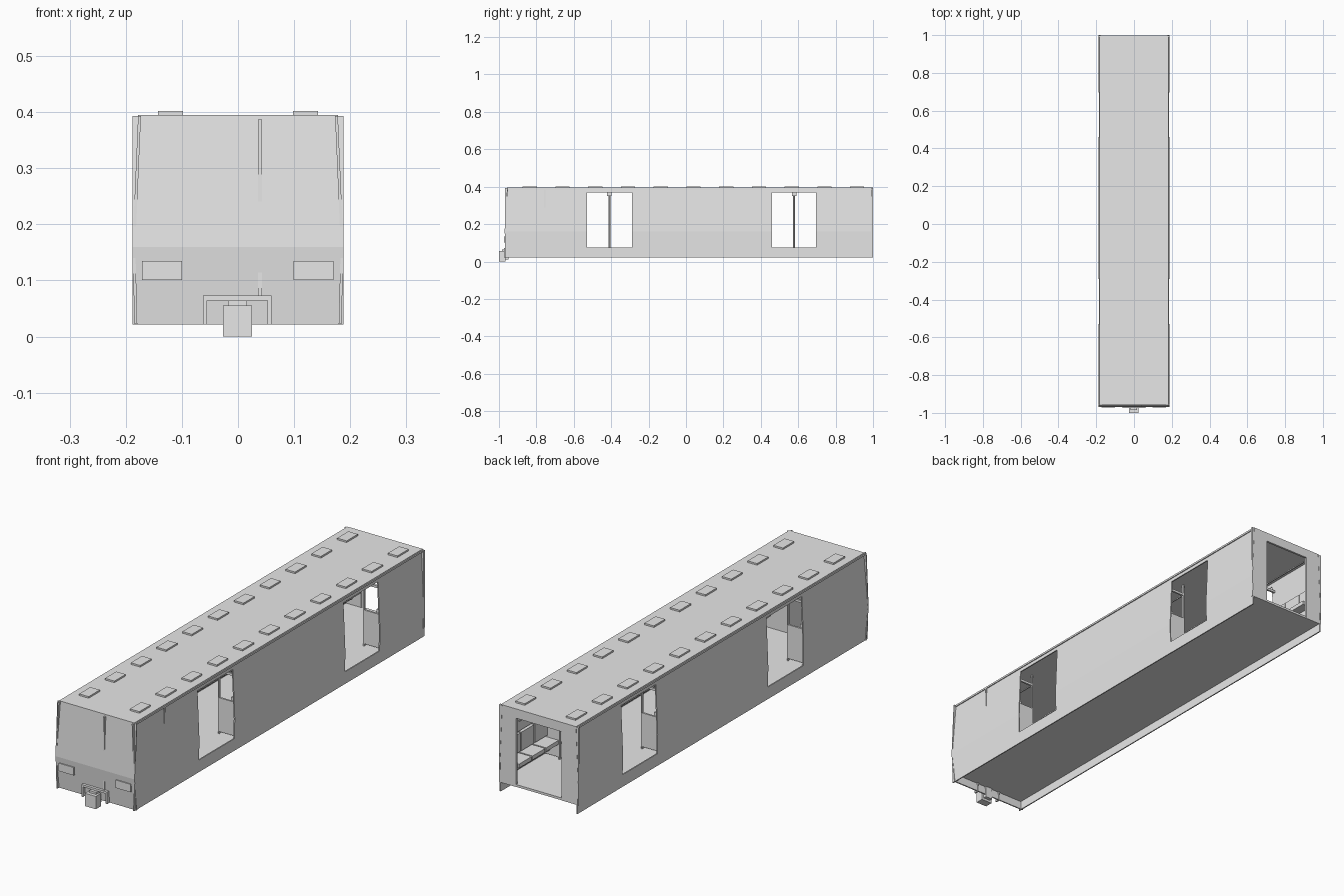
import bpy, bmesh, math

cube = bpy.data.objects.get("Cube")
if cube:
    bpy.data.objects.remove(cube, do_unlink=True)

grey = bpy.data.materials.new("plain grey")
grey.use_nodes = True
grey.diffuse_color = (0.8, 0.8, 0.8, 1)
grey.node_tree.nodes["Principled BSDF"].inputs["Base Color"].default_value = (0.8, 0.8, 0.8, 1)


def finish(name, bm):
    me = bpy.data.meshes.new(name)
    bmesh.ops.recalc_face_normals(bm, faces=bm.faces)
    bm.to_mesh(me)
    bm.free()
    me.materials.append(grey)
    ob = bpy.data.objects.new(name, me)
    bpy.context.collection.objects.link(ob)
    return ob


def boxes(name, spans):
    """One object from boxes given as (x0, x1, y0, y1, z0, z1)."""
    bm = bmesh.new()
    for x0, x1, y0, y1, z0, z1 in spans:
        vs = bmesh.ops.create_cube(bm, size=1)["verts"]
        for v in vs:
            v.co = ((x0 + x1) / 2 + v.co.x * (x1 - x0),
                    (y0 + y1) / 2 + v.co.y * (y1 - y0),
                    (z0 + z1) / 2 + v.co.z * (z1 - z0))
    return finish(name, bm)


def sheet(name, us, levels, place, hole=None, thick=0.005):
    """Creased panel: columns us, rows levels, place(u, z) -> point."""
    bm = bmesh.new()
    grid = [[bm.verts.new(place(u, z)) for z in levels] for u in us]
    for i in range(len(us) - 1):
        for j in range(len(levels) - 1):
            if not (hole and hole(i, j)):
                bm.faces.new((grid[i][j], grid[i + 1][j], grid[i + 1][j + 1], grid[i][j + 1]))
    ob = finish(name, bm)
    mod = ob.modifiers.new("thickness", "SOLIDIFY")
    mod.thickness = thick
    mod.offset = 0
    return ob


def lean(z, low, mid, top):
    """Piecewise straight lean with a crease at waist height."""
    if z < 0.16:
        return low + (mid - low) * (z - 0.022) / 0.138
    return mid + (top - mid) * (z - 0.16) / 0.233


DOORS = [(-0.53, -0.29), (0.46, 0.695)]
BAYS = [(-0.73, -0.545), (-0.275, 0.445), (0.71, 0.985)]

# Side walls with two door openings each
ys = [-0.968, -0.53, -0.29, 0.46, 0.695, 1.0]
zs = [0.022, 0.075, 0.16, 0.37, 0.393]
for side, s in (("left", 1), ("right", -1)):
    sheet(side + "_side_wall", ys, zs,
          lambda y, z: (s * lean(z, 0.182, 0.1855, 0.1755), y, z),
          lambda i, j: i in (1, 3) and j in (1, 2))

# Creased cab front, wider than the leaning sides at the top
sheet("front_wall", [-0.188, 0.188], [0.022, 0.16, 0.393],
      lambda x, z: (x, lean(z, -0.954, -0.9675, -0.9545), z))

# Rear wall frame around the gangway
boxes("rear_wall", [(-0.188, -0.108, 0.99, 0.999, 0.06, 0.393),
                    (0.108, 0.188, 0.99, 0.999, 0.06, 0.393),
                    (-0.108, 0.108, 0.99, 0.999, 0.355, 0.393)])

# Floor and roof
boxes("floor", [(-0.18, 0.18, -0.956, 0.998, 0.06, 0.07)])
boxes("roof", [(-0.178, 0.178, -0.957, 0.999, 0.386, 0.395)])

# Roof vents
boxes("roof_vents", [(s * 0.1205 - 0.0225, s * 0.1205 + 0.0225, y - 0.038, y + 0.038, 0.392, 0.402)
                     for s in (-1, 1) for y in [-0.835 + 0.175 * i for i in range(11)]])

# Thin drip rails along the roof edge
boxes("roof_edge_rails", [(s * 0.1805 - 0.002, s * 0.1805 + 0.002, -0.956, 0.998, 0.385, 0.393)
                          for s in (-1, 1)])

# Headlights
boxes("headlights", [(-0.171, -0.1, -0.972, -0.96, 0.101, 0.135),
                     (0.099, 0.17, -0.972, -0.96, 0.101, 0.135)])

# Coupler with its guard bracket
boxes("coupler", [(-0.027, 0.025, -1.0, -0.965, 0.0, 0.055),
                  (-0.018, 0.016, -0.985, -0.95, 0.01, 0.064),
                  (-0.027, 0.025, -0.997, -0.968, 0.01, 0.046)])
boxes("coupler_bracket", [(-0.062, 0.06, -0.973, -0.95, 0.064, 0.073),
                          (-0.062, -0.055, -0.973, -0.95, 0.021, 0.064),
                          (0.053, 0.06, -0.973, -0.95, 0.021, 0.064)])

# Driver's cab partition in one front corner
boxes("cab_partition", [(0.036, 0.043, -0.9655, -0.75, 0.07, 0.387),
                        (0.043, 0.1825, -0.759, -0.75, 0.07, 0.387)])

# Bench seats with backs, and the end screens beside the doors
seats, backs, bases, screens, rails = [], [], [], [], []
for s in (-1, 1):
    def span(a, b):
        return (min(s * a, s * b), max(s * a, s * b))
    for y0, y1 in BAYS:
        n = max(2, round((y1 - y0) / 0.09))
        step = (y1 - y0) / n
        for k in range(n):
            a, b = y0 + k * step + 0.003, y0 + (k + 1) * step - 0.003
            seats.append((*span(0.105, 0.172), a, b, 0.135, 0.152))
            backs.append((*span(0.158, 0.172), a, b, 0.16, 0.24))
        bases.append((*span(0.145, 0.172), y0, y1, 0.10, 0.135))
        rails.append((*span(0.102, 0.107), y0, y1, 0.335, 0.34))
        for y in (y0, y1):
            if abs(y) > 0.72:
                continue
            screens.append((*span(0.104, 0.176), y - 0.004, y + 0.004, 0.08, 0.225))
            screens.append((*span(0.100, 0.106), y - 0.004, y + 0.004, 0.07, 0.388))
            screens.append((*span(0.104, 0.176), y - 0.004, y + 0.004, 0.335, 0.345))
boxes("seat_cushions", seats)
boxes("seat_backs", backs)
boxes("seat_bases", bases)
boxes("door_screens", screens)
boxes("luggage_rails", rails)

# Grab poles centred on the doorways, with ceiling mounts
bm = bmesh.new()
for y0, y1 in DOORS:
    vs = bmesh.ops.create_cone(bm, segments=8, radius1=0.005, radius2=0.005, depth=0.32,
                               cap_ends=True)["verts"]
    bmesh.ops.translate(bm, verts=vs, vec=(0, (y0 + y1) / 2, 0.228))
finish("grab_poles", bm)
boxes("pole_mounts", [(-0.06, 0.06, (a + b) / 2 - 0.012, (a + b) / 2 + 0.012, 0.35, 0.388)
                      for a, b in DOORS])
